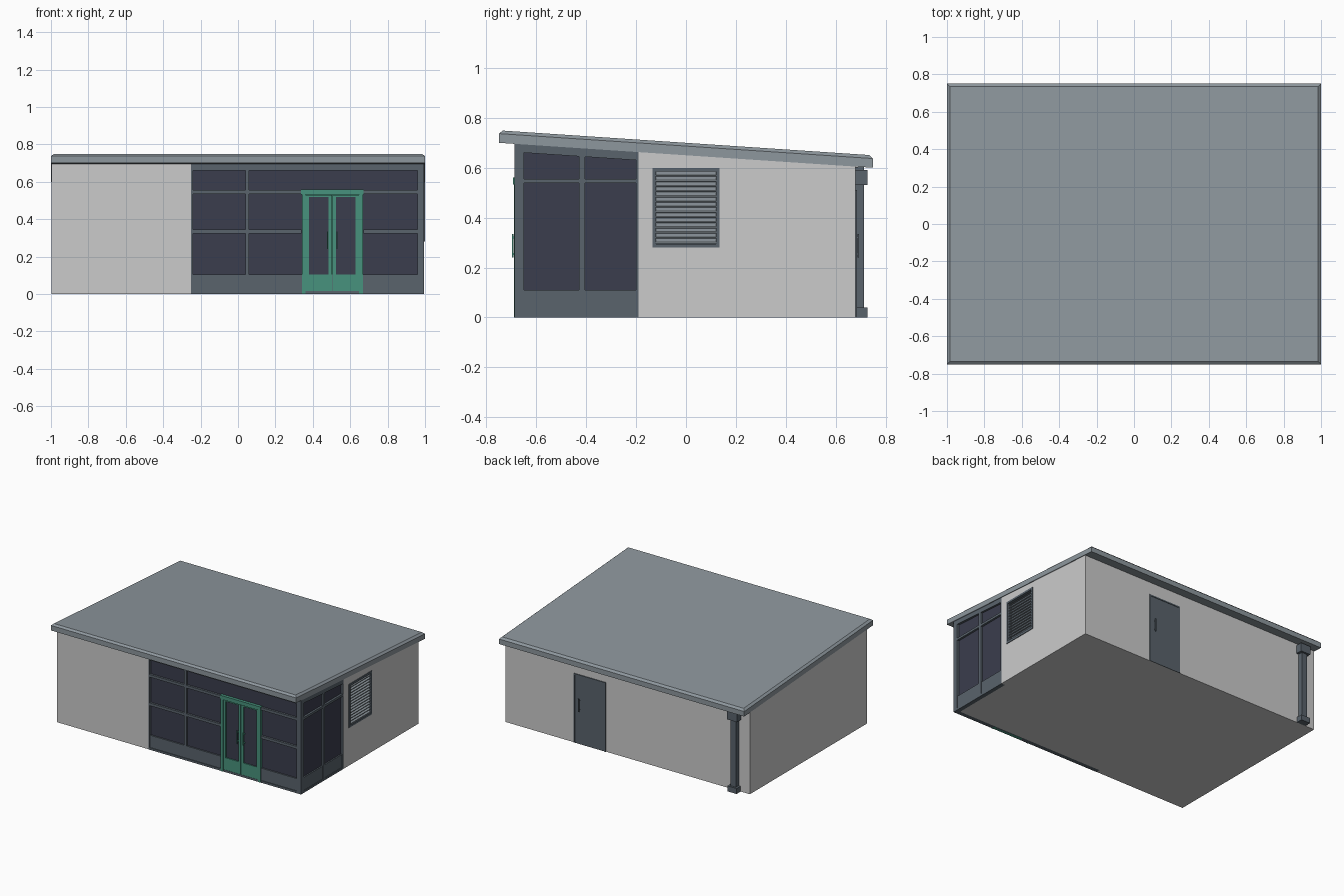
import bpy, bmesh

if "Cube" in bpy.data.objects:
    bpy.data.objects.remove(bpy.data.objects["Cube"])


def material(name, rgb):
    m = bpy.data.materials.new(name)
    m.diffuse_color = (*rgb, 1)
    m.use_nodes = True
    m.node_tree.nodes["Principled BSDF"].inputs["Base Color"].default_value = m.diffuse_color
    return m


ROOF = material("roof_grey", (0.27, 0.31, 0.34))
DARK = material("dark_frame", (0.10, 0.125, 0.15))
GLASS = material("dark_glass", (0.043, 0.047, 0.075))
GREEN = material("green_paint", (0.064, 0.29, 0.205))


def under(y):
    """Height of the sloping roof underside."""
    return 0.65 - y / 15


def loft(name, loops, mat=None):
    """Skin a stack of equal-length loops and cap both ends."""
    bm = bmesh.new()
    rings = [[bm.verts.new(p) for p in loop] for loop in loops]
    n = len(rings[0])
    for a, b in zip(rings, rings[1:]):
        for i in range(n):
            j = (i + 1) % n
            bm.faces.new((a[i], a[j], b[j], b[i]))
    bm.faces.new(rings[0][::-1])
    bm.faces.new(rings[-1])
    bmesh.ops.recalc_face_normals(bm, faces=bm.faces)
    me = bpy.data.meshes.new(name)
    bm.to_mesh(me)
    bm.free()
    ob = bpy.data.objects.new(name, me)
    bpy.context.collection.objects.link(ob)
    if mat:
        me.materials.append(mat)
    return ob


def prism(name, outline, z0, top, mat=None):
    """Upright prism; top is a height or a function of y."""
    f = top if callable(top) else (lambda y: top)
    return loft(name, [[(x, y, z0) for x, y in outline],
                       [(x, y, f(y)) for x, y in outline]], mat)


def box(name, x0, x1, y0, y1, z0, z1, mat=None):
    return prism(name, [(x0, y0), (x1, y0), (x1, y1), (x0, y1)], z0, z1, mat)


# Walls, with a shallow notch for the glazed corner and a louver recess
walls = prism("walls", [(-.997, -.685), (-.25, -.685), (-.25, -.655), (.965, -.655),
                        (.965, -.19), (.995, -.19), (.995, .68), (-.997, .68)], 0, under)
cutter = box("louver_cutter", .965, 1.1, -.125, .125, .29, .59)
cutter.hide_render = True
mod = walls.modifiers.new("louver_recess", 'BOOLEAN')
mod.object = cutter
mod.solver = 'EXACT'
bpy.context.view_layer.objects.active = walls
bpy.ops.object.modifier_apply(modifier=mod.name)
bpy.data.objects.remove(cutter)


# Sloping roof slab with chamfered top edge
def roof_loop(inset, lift):
    x, y = 1 - inset, .75 - inset
    return [(a, b, under(b) + lift) for a, b in ((-x, -y), (x, -y), (x, y), (-x, y))]


loft("roof", [roof_loop(0, 0), roof_loop(0, .037), roof_loop(.015, .05)], ROOF)

# Front glazing: glass sheet, sill, rails and mullions
F0, F1 = -.687, -.655
box("front_glass", -.25, .97, -.672, F1, .09, .67, GLASS)
box("front_base", -.25, .96, F0, F1, 0, .015, DARK)
box("front_sill_panel", -.25, .96, -.682, F1, .015, .105, DARK)
prism("front_head", [(-.25, F0), (.96, F0), (.96, F1), (-.25, F1)], .66, under, DARK)
box("front_upper_rail", -.245, .96, F0, F1, .535, .555, DARK)
for x0, x1 in ((-.245, .34), (.67, .96)):
    box("front_middle_rail", x0, x1, F0, F1, .325, .345, DARK)
box("front_end_mullion", -.25, -.24, F0, F1, .015, .66, DARK)
box("front_mullion", .04, .06, F0, F1, .105, .66, DARK)

# Corner post
prism("corner_post", [(.96, F0), (.995, F0), (.995, -.65), (.96, -.65)], 0, under, DARK)

# Side glazing with sloping head
S0, S1 = .965, .995
prism("side_glass", [(S0, -.66), (.98, -.66), (.98, -.19), (S0, -.19)],
      .09, lambda y: under(y) - .02, GLASS)
box("side_base", S0, S1, -.65, -.19, 0, .015, DARK)
box("side_sill_panel", S0, .99, -.65, -.19, .015, .11, DARK)
loft("side_head", [[(x, y, under(y) - d) for x, y in
                    ((S0, -.65), (S1, -.65), (S1, -.19), (S0, -.19))]
                   for d in (.033, 0)], DARK)
box("side_rail", S0, S1, -.65, -.19, .538, .555, DARK)
for y0, y1 in ((-.43, -.405), (-.2, -.19)):
    prism("side_mullion", [(S0, y0), (S1, y0), (S1, y1), (S0, y1)], .015,
          lambda y: under(y) - .01, DARK)

# Green double entrance door
C = .504
for s in (-1, 1):
    def part(name, a, b, y0, z0, z1, mat=GREEN, y1=F1):
        xa, xb = sorted((C + s * a, C + s * b))
        box(name, xa, xb, y0, y1, z0, z1, mat)

    part("door_jamb", .143, .163, -.69, 0, .54)
    part("door_inner_stile", .002, .02, -.685, .012, .53)
    part("door_outer_stile", .125, .142, -.685, .012, .53)
    part("door_bottom_panel", .02, .125, -.685, .012, .105)
    part("door_top_rail", .02, .125, -.685, .52, .53)
    part("door_glass", .02, .125, -.677, .1, .525, GLASS)
    part("door_handle", .022, .029, -.698, .24, .335, GREEN, -.692)
    for z in (.25, .317):
        part("door_handle_mount", .022, .029, -.692, z, z + .008, GREEN, -.675)
box("door_threshold", .36, .648, -.683, F1, 0, .012, GREEN)
box("door_backing", .36, .648, -.674, F1, .012, .535, GREEN)
box("door_header", .338, .67, -.694, F1, .532, .56, GREEN)

# Louvered vent on the right wall
L0, L1 = .967, .9995
for y in (-.135, .12):
    box("louver_side", L0, L1, y, y + .015, .28, .60, DARK)
for z in (.28, .585):
    box("louver_end", L0, L1, -.12, .12, z, z + .015, DARK)
box("louver_back", .96, .968, -.125, .125, .29, .59, DARK)
COUNT = 14
for i in range(COUNT):
    z = .297 + i * .29 / COUNT
    loft("louver_slat", [[(.994, y, z), (.994, y, z + .005),
                          (.97, y, z + .019), (.97, y, z + .014)]
                         for y in (-.12, .12)], ROOF)

# Back door
for x in (.175, .428):
    box("back_door_jamb", x, x + .008, .675, .686, 0, .51, DARK)
box("back_door_head", .175, .436, .675, .686, .5, .51, DARK)
box("back_door_leaf", .183, .428, .675, .683, 0, .5, DARK)
box("back_door_handle", .388, .396, .688, .694, .24, .335, DARK)
for z in (.25, .317):
    box("back_door_handle_mount", .388, .396, .68, .688, z, z + .008, DARK)

# Downpipe with hopper and foot
box("downpipe", -.907, -.863, .68, .714, .02, under(.7), DARK)
box("downpipe_hopper", -.925, -.845, .68, .728, .53, .592, DARK)
box("downpipe_foot", -.922, -.848, .68, .728, 0, .04, DARK)
